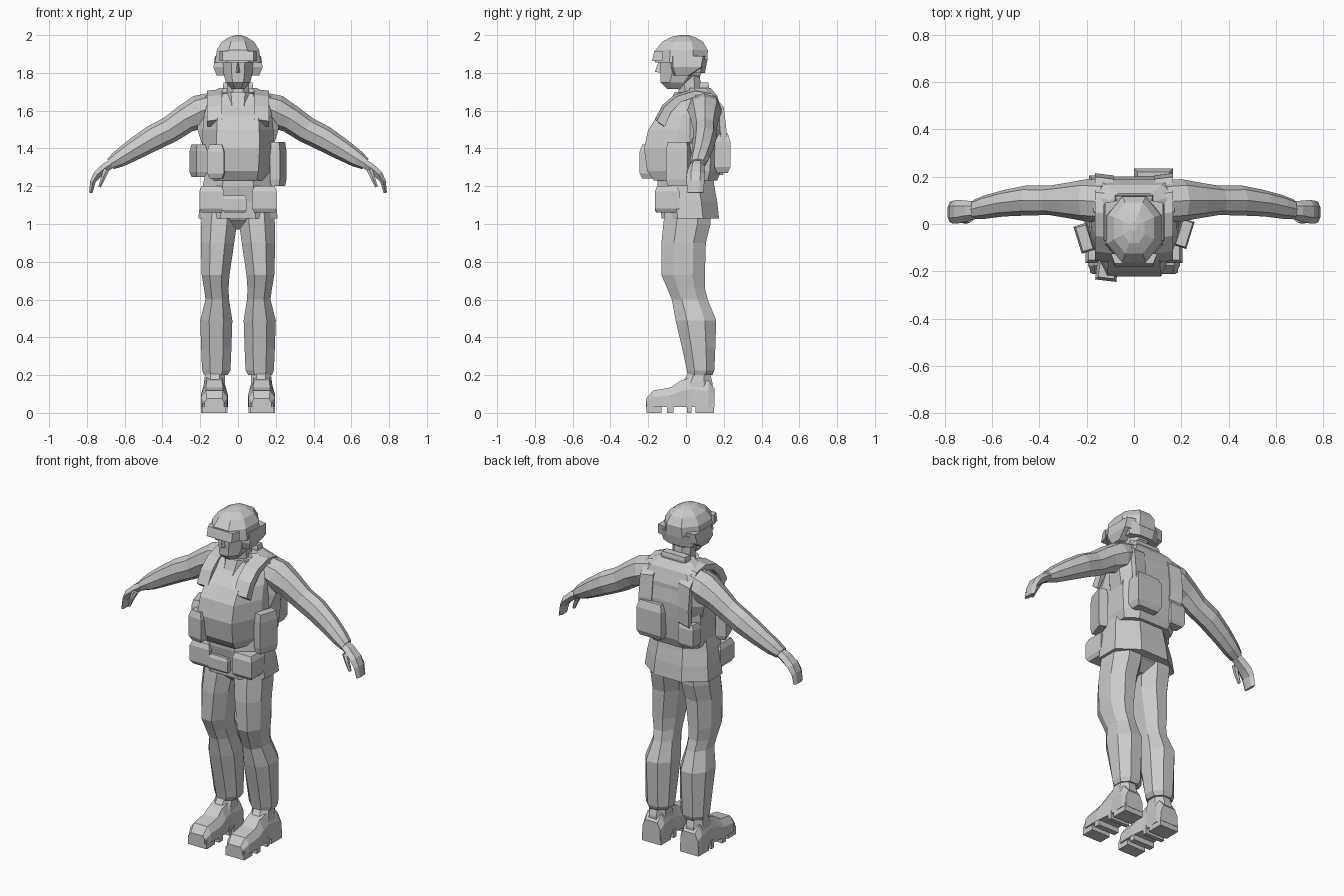
import bpy, bmesh, math
from mathutils import Vector

grey = bpy.data.materials.new("plain grey")
grey.diffuse_color = (0.6, 0.6, 0.6, 1)


def loft(name, rings, mirror=False):
    """Skin a list of equal-length vertex rings and cap both ends."""
    bm = bmesh.new()
    rows = [[bm.verts.new(p) for p in r] for r in rings]
    n = len(rows[0])
    for a, b in zip(rows, rows[1:]):
        for i in range(n):
            j = (i + 1) % n
            bm.faces.new((a[i], a[j], b[j], b[i]))
    bm.faces.new(rows[0][::-1])
    bm.faces.new(rows[-1])
    bmesh.ops.recalc_face_normals(bm, faces=bm.faces)
    me = bpy.data.meshes.new(name)
    bm.to_mesh(me)
    bm.free()
    me.materials.append(grey)
    ob = bpy.data.objects.new(name, me)
    bpy.context.collection.objects.link(ob)
    if mirror:
        ob.modifiers.new("Mirror", 'MIRROR')
    return ob


def oct_ring(z, x0, x1, y0, y1, cx=0.28, cf=0.28, cb=0.28):
    """Chamfered rectangle; cx, cf, cb are side, front and back chamfer fractions."""
    w, d = x1 - x0, y1 - y0
    a, f, b = w * cx, d * cf, d * cb
    return [(x0 + a, y0, z), (x1 - a, y0, z), (x1, y0 + f, z), (x1, y1 - b, z),
            (x1 - a, y1, z), (x0 + a, y1, z), (x0, y1 - b, z), (x0, y0 + f, z)]


def stack(name, rows, mirror=False, **k):
    return loft(name, [oct_ring(*r, **k) for r in rows], mirror)


def box(name, x0, x1, y0, y1, z0, z1, taper=0.0, turn=0.0, mirror=False):
    """Box whose top and bottom are pulled in by taper and turned about z."""
    cx, cy, h = (x0 + x1) / 2, (y0 + y1) / 2, z1 - z0
    c, s = math.cos(turn), math.sin(turn)

    def ring(z, t):
        out = []
        for px, py in ((x0 + t, y0 + t), (x1 - t, y0 + t), (x1 - t, y1 - t), (x0 + t, y1 - t)):
            dx, dy = px - cx, py - cy
            out.append((cx + dx * c - dy * s, cy + dx * s + dy * c, z))
        return out
    return loft(name, [ring(z0, taper), ring(z0 + h * .15, 0), ring(z1 - h * .2, 0), ring(z1, taper)], mirror)


def tube(name, rows, n=6, mirror=False):
    """Limb along the xz plane; rows are (x, y, z, half height, half depth)."""
    pts = [Vector(r[:3]) for r in rows]
    rings = []
    for i, r in enumerate(rows):
        t = (pts[min(i + 1, len(pts) - 1)] - pts[max(i - 1, 0)])
        t.y = 0
        t.normalize()
        up = Vector((-t.z, 0, t.x))
        rings.append([pts[i] + up * r[3] * math.sin(a) + Vector((0, r[4] * math.cos(a), 0))
                      for a in (math.tau * k / n for k in range(n))])
    return loft(name, rings, mirror)


# trousers
stack("trouser_leg", [
    (.20, .055, .18, .01, .14), (.225, .04, .19, .005, .15), (.34, .035, .195, -.02, .155),
    (.49, .03, .20, -.055, .16), (.60, .048, .172, -.075, .115), (.66, .05, .18, -.10, .10),
    (.73, .045, .192, -.13, .10), (.90, .02, .197, -.13, .105), (1.0, .006, .195, -.12, .13),
    (1.08, .0, .19, -.11, .13)], mirror=True)
stack("trouser_seat", [(.97, -.04, .04, -.05, .06), (1.02, -.11, .11, -.10, .12),
                       (1.1, -.17, .17, -.11, .13)])

# boots: shaft, upper swept from toe to heel, and separate tread blocks
stack("boot_shaft", [(.09, .065, .185, -.04, .14), (.16, .068, .18, -.02, .14),
                     (.20, .068, .175, .005, .13), (.23, .075, .17, .02, .125)], mirror=True)


def boot_ring(y, top, wb, wt, c=.125):
    m = .03 + (top - .03) * .6
    return [(c - wb, y, .03), (c + wb, y, .03), (c + wb, y, m), (c + wt, y, top),
            (c - wt, y, top), (c - wb, y, m)]


loft("boot_upper", [boot_ring(*r) for r in (
    (-.212, .075, .052, .04), (-.175, .118, .07, .045), (-.08, .135, .072, .045),
    (-.03, .17, .066, .04), (.03, .19, .06, .045), (.12, .17, .066, .045),
    (.15, .13, .058, .04))], mirror=True)
for nm, y0, y1, w in (("toe_tread", -.208, -.13, .062), ("middle_tread", -.10, -.065, .07),
                      ("arch_tread", .005, .03, .064), ("heel_tread", .05, .148, .062)):
    box(nm, .125 - w, .125 + w, y0, y1, 0, .05, mirror=True)

# jacket skirt and belt pouches
stack("jacket_skirt", [(1.03, -.21, .21, -.13, .175), (1.12, -.20, .20, -.135, .165),
                       (1.20, -.187, .187, -.15, .15), (1.28, -.17, .17, -.15, .14)])
box("belt_pouch", .075, .205, -.165, -.035, 1.06, 1.20, .012, mirror=True)
box("belt_buckle_pouch", -.08, .045, -.165, -.10, 1.06, 1.15, .008)

# armoured vest with a rounded front
stack("vest", [
    (1.23, -.165, .165, -.17, .165), (1.28, -.18, .18, -.205, .185), (1.40, -.19, .19, -.222, .195),
    (1.50, -.187, .187, -.20, .20), (1.575, -.18, .18, -.15, .19), (1.63, -.165, .165, -.09, .175),
    (1.69, -.13, .13, -.04, .13)], cx=.2, cf=.4, cb=.15)
stack("shoulder_yoke", [(1.36, -.17, .17, -.05, .17), (1.5, -.215, .215, -.01, .19),
                        (1.60, -.215, .215, .0, .19), (1.68, -.17, .17, .01, .165),
                        (1.72, -.10, .10, .02, .13)], cx=.15)

# shoulder straps follow the chest and back
path = [(-.165, 1.555), (-.125, 1.63), (-.06, 1.685), (.04, 1.715), (.125, 1.70),
        (.19, 1.63), (.205, 1.50), (.20, 1.40)]
loft("shoulder_strap", [[(.085, y, z), (.165, y + .01, z - .01), (.165, y * .8 + .02, z - .04),
                         (.085, y * .8 + .01, z - .04)] for y, z in path], mirror=True)

# vest pouches
box("front_pouch", -.16, -.07, -.24, -.16, 1.24, 1.42, .012, -.12)
box("right_side_pouch", .185, .24, -.10, .02, 1.20, 1.435, .006, -.3)
box("left_side_pouch", -.24, -.18, -.12, .0, 1.25, 1.42, .008, .3)
box("back_pouch", .0, .165, .15, .235, 1.27, 1.48, .014)
box("small_back_pouch", -.19, -.09, .13, .205, 1.26, 1.40, .01)

# sleeves and hands
tube("sleeve", [
    (.12, .095, 1.625, .075, .09), (.20, .10, 1.595, .09, .09), (.28, .10, 1.555, .075, .075),
    (.36, .10, 1.50, .07, .062), (.45, .10, 1.455, .068, .064), (.55, .088, 1.395, .058, .056),
    (.63, .072, 1.345, .046, .05), (.675, .062, 1.318, .032, .042)], n=8, mirror=True)
tube("hand", [
    (.65, .06, 1.33, .024, .034), (.70, .056, 1.30, .028, .042), (.745, .052, 1.262, .025, .05),
    (.768, .05, 1.225, .017, .048), (.78, .05, 1.165, .010, .042)], mirror=True)
tube("thumb", [(.695, .025, 1.29, .018, .02), (.712, .016, 1.25, .014, .015),
               (.733, .015, 1.195, .008, .010)], mirror=True)

# collar, neck and head
stack("collar", [(1.58, -.062, .062, -.135, .10), (1.64, -.075, .075, -.085, .12),
                 (1.70, -.085, .085, -.06, .125)])
box("raised_back_collar", -.08, .08, .07, .122, 1.66, 1.75, .004)
stack("neck", [(1.66, -.06, .06, -.04, .085), (1.82, -.058, .058, -.04, .07)])
stack("head", [(1.715, -.035, .035, -.10, -.01), (1.75, -.065, .065, -.135, .04),
               (1.79, -.075, .075, -.135, .08), (1.88, -.085, .085, -.14, .09)])
loft("nose", [[(-.016, -.12, 1.80), (.016, -.12, 1.80), (0, -.165, 1.805)],
              [(-.01, -.12, 1.86), (.01, -.12, 1.86), (0, -.145, 1.86)]])

# helmet shell, brim and ear guards
stack("helmet_shell", [
    (1.855, -.122, .122, -.165, .112), (1.92, -.112, .112, -.162, .116),
    (1.965, -.085, .085, -.125, .09), (1.99, -.045, .045, -.08, .045),
    (2.0, -.012, .012, -.03, .01)])
stack("helmet_back", [(1.80, -.095, .095, .02, .10), (1.87, -.12, .12, .0, .113)])
loft("helmet_brim", [[(-.098, -.125, z), (-.082, y, z), (.082, y, z), (.098, -.125, z)]
                     for z, y in ((1.862, -.18), (1.915, -.168))])
loft("ear_guard", [[(xi, y0, z), (xo, y0 + .01, z), (xo, y1, z), (xi, y1 + .01, z)]
                   for z, xi, xo, y0, y1 in ((1.785, .07, .112, -.065, .01),
                                             (1.83, .07, .13, -.08, .08),
                                             (1.89, .07, .122, -.08, .09))], mirror=True)
